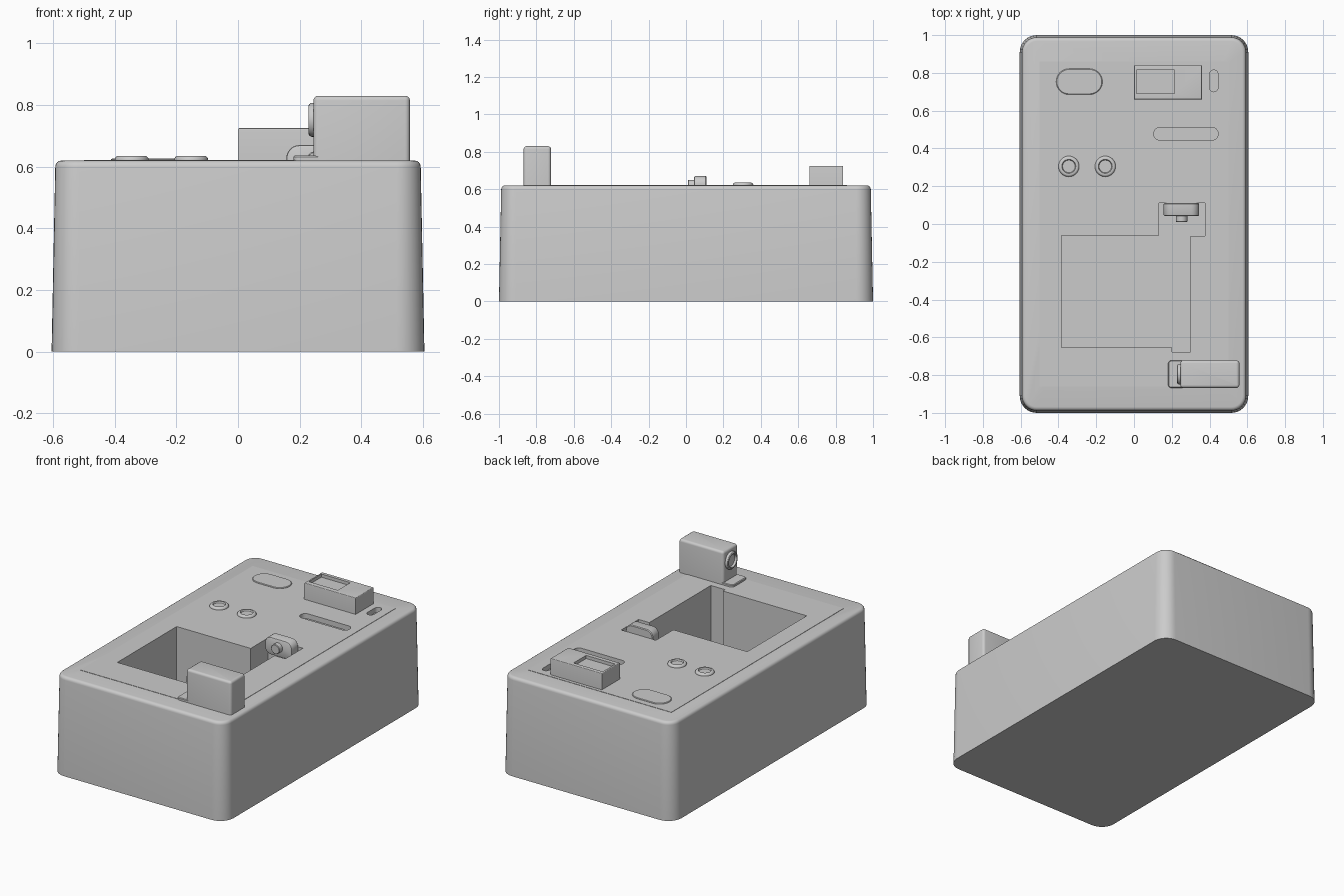
import bpy, bmesh, math

if "Cube" in bpy.data.objects:
    bpy.data.objects.remove(bpy.data.objects["Cube"])

TOP = 0.62


def loft(name, u, v, layers, r=0.0, seg=6, axis='z'):
    """Stack rounded rectangles (u range, v range); layers = [(inset, height)]."""
    cu, cv = sum(u) / 2, sum(v) / 2
    bm = bmesh.new()
    rings = []
    for inset, w in layers:
        hu, hv = (u[1] - u[0]) / 2 - inset, (v[1] - v[0]) / 2 - inset
        rr = max(r - inset, 0.002) if r else 0
        ring = []
        for k, (su, sv) in enumerate([(1, 1), (-1, 1), (-1, -1), (1, -1)]):
            for i in range(seg + 1 if r else 1):
                a = math.pi / 2 * (k + i / seg)
                p = (cu + su * (hu - rr) + rr * math.cos(a),
                     cv + sv * (hv - rr) + rr * math.sin(a))
                if not r:
                    p = (cu + su * hu, cv + sv * hv)
                co = {'z': (p[0], p[1], w), 'y': (p[0], w, p[1]), 'x': (w, p[0], p[1])}[axis]
                ring.append(bm.verts.new(co))
        rings.append(ring)
    n = len(rings[0])
    for a, b in zip(rings, rings[1:]):
        for i in range(n):
            bm.faces.new((a[i], a[(i + 1) % n], b[(i + 1) % n], b[i]))
    bm.faces.new(rings[0])
    bm.faces.new(rings[-1])
    bmesh.ops.remove_doubles(bm, verts=bm.verts, dist=1e-5)
    bmesh.ops.recalc_face_normals(bm, faces=bm.faces)
    me = bpy.data.meshes.new(name)
    bm.to_mesh(me)
    bm.free()
    ob = bpy.data.objects.new(name, me)
    bpy.context.collection.objects.link(ob)
    return ob


def rounded(z0, z1, b, base=0.0):
    """Layers with a rounded upper rim of radius b."""
    arc = [(base + b * (1 - math.cos(t)), z1 - b + b * math.sin(t))
           for t in (math.pi / 8 * i for i in range(5))]
    return [(0, z0)] + arc


def activate(ob):
    bpy.ops.object.select_all(action='DESELECT')
    ob.select_set(True)
    bpy.context.view_layer.objects.active = ob


def cut(targets, cutters):
    for ob in targets:
        activate(ob)
        for c in cutters:
            m = ob.modifiers.new("cut", 'BOOLEAN')
            m.operation, m.solver, m.object = 'DIFFERENCE', 'EXACT', c
            bpy.ops.object.modifier_apply(modifier=m.name)
    for c in cutters:
        bpy.data.objects.remove(c)


# tapered case and the thin top panel
body = loft("case", (-0.605, 0.605), (-1, 1), rounded(0, TOP, 0.02, 0.012), r=0.09, seg=8)
panel = loft("top_panel", (-0.5, 0.5), (-0.86, 0.86), [(0, 0.61), (0, TOP + 0.002)])

# deep compartment, its notch, and two shallow slots
deep = [(0, 0.15), (0, 0.8)]
shallow = [(0, TOP - 0.03), (0, 0.8)]
cut([body, panel], [
    loft("c1", (-0.385, 0.30), (-0.655, -0.062), deep),
    loft("c2", (0.20, 0.30), (-0.677, -0.5), deep),
    loft("c3", (0.132, 0.375), (-0.0625, 0.112), deep),
    loft("c4", (0.105, 0.445), (0.445, 0.51), shallow, r=0.03),
    loft("c5", (0.40, 0.445), (0.70, 0.815), shallow, r=0.0224),
])

# rear box with a recessed window
rear = loft("rear_box", (0, 0.36), (0.66, 0.84), rounded(0.6, 0.725, 0.005))
cut([rear], [loft("c6", (0.012, 0.215), (0.69, 0.815), [(0, 0.705), (0, 0.8)])])

# flat oval button and two dished round knobs
loft("oval_button", (-0.412, -0.167), (0.685, 0.822), [(0, 0.6), (0, 0.624), (0.004, 0.627)], r=0.068, seg=8)
for side, x in (("left", -0.345), ("right", -0.152)):
    loft("knob_" + side, (x - 0.055, x + 0.055), (0.25, 0.36),
         rounded(0.6, 0.635, 0.012) + [(0.018, 0.635), (0.022, 0.627)], r=0.055, seg=8)

# latch in the notch with its small peg
loft("latch", (0.157, 0.345), (0.56, 0.67),
     [(0.008, 0.042), (0.002, 0.045), (0, 0.05), (0, 0.105), (0.004, 0.11)], r=0.042, axis='y')
loft("latch_peg", (0.222, 0.282), (0.59, 0.65), [(0.003, 0.01), (0, 0.013), (0, 0.06)],
     r=0.03, axis='y')

# front block standing on a tab, with a ring on its left face
block = rounded(0.6, 0.83, 0.015)
loft("front_block", (0.245, 0.558), (-0.868, -0.722), block, r=0.016, seg=4)
loft("block_tab", (0.18, 0.32), (-0.868, -0.722), [(0, 0.6), (0, 0.632), (0.004, 0.636)], r=0.02)
loft("block_ring", (-0.85, -0.74), (0.697, 0.807),
     [(0, 0.26), (0, 0.238), (0.004, 0.231), (0.01, 0.228), (0.015, 0.229), (0.018, 0.242)],
     r=0.055, seg=8, axis='x')

# smooth rounded parts, keep hard edges
for ob in list(bpy.context.scene.objects):
    activate(ob)
    bpy.ops.object.shade_smooth_by_angle(angle=math.radians(32))
